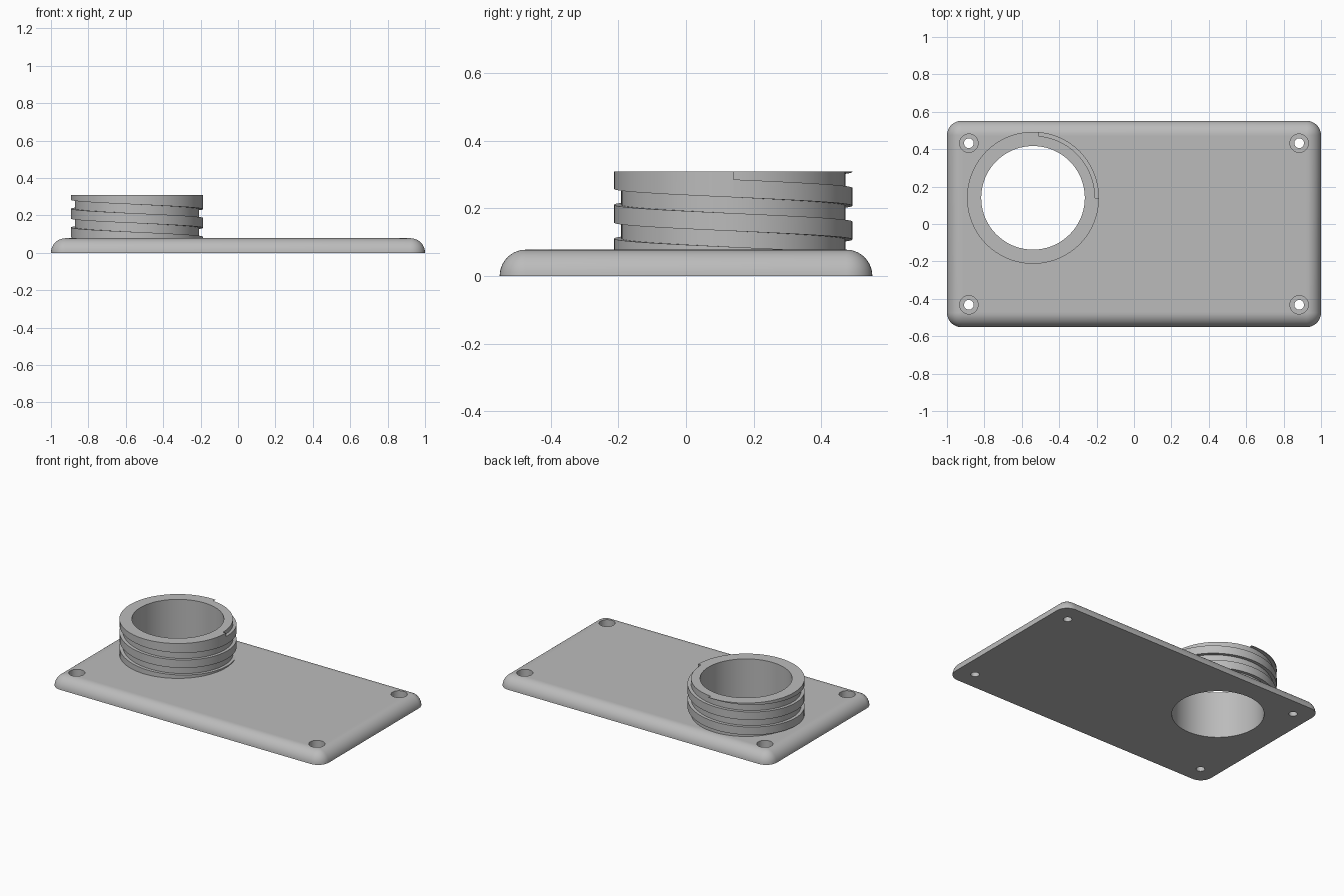
import bpy, bmesh, math

if "Cube" in bpy.data.objects:
    bpy.data.objects.remove(bpy.data.objects["Cube"])

grey = bpy.data.materials.new("light grey")
grey.diffuse_color = (0.5, 0.5, 0.5, 1)
grey.use_nodes = True
grey.node_tree.nodes["Principled BSDF"].inputs["Base Color"].default_value = grey.diffuse_color

HX, HY, T = 1.0, 0.552, 0.078            # plate half sizes and thickness
CX, CY = -0.54, 0.14                     # neck centre
BORE, ROOT, CREST, TOP = 0.277, 0.332, 0.353, 0.31


def finish(name, bm):
    bmesh.ops.recalc_face_normals(bm, faces=bm.faces)
    me = bpy.data.meshes.new(name)
    bm.to_mesh(me)
    bm.free()
    ob = bpy.data.objects.new(name, me)
    bpy.context.collection.objects.link(ob)
    me.materials.append(grey)
    return ob


def smooth(ob):
    bpy.ops.object.select_all(action='DESELECT')
    ob.select_set(True)
    bpy.context.view_layer.objects.active = ob
    bpy.ops.object.shade_smooth_by_angle(angle=math.radians(30))


def bridge(bm, a, b):
    n = len(a)
    for i in range(n):
        j = (i + 1) % n
        bm.faces.new((a[i], a[j], b[j], b[i]))


# Base plate: rounded rectangle with a quarter-round upper edge
def plate_ring(bm, angle):
    r, z = T * math.cos(angle), T * math.sin(angle)
    ring = []
    for q, (sx, sy) in enumerate(((1, 1), (-1, 1), (-1, -1), (1, -1))):
        for k in range(9):
            a = (q + k / 8) * math.pi / 2
            ring.append(bm.verts.new((sx * (HX - T) + r * math.cos(a),
                                      sy * (HY - T) + r * math.sin(a), z)))
    return ring


bm = bmesh.new()
rings = [plate_ring(bm, k / 10 * math.pi / 2) for k in range(11)]
for a, b in zip(rings, rings[1:]):
    bridge(bm, a, b)
bm.faces.new(rings[0])
bm.faces.new(rings[-1])
bmesh.ops.remove_doubles(bm, verts=bm.verts, dist=1e-5)
plate = finish("base_plate", bm)


# Cutters for the large bore and the counterbored screw holes
def cut(name, x, y, radius, z0, z1, sides):
    bpy.ops.mesh.primitive_cylinder_add(vertices=sides, radius=radius, depth=z1 - z0,
                                        location=(x, y, (z0 + z1) / 2))
    ob = bpy.context.object
    ob.name = name
    ob.data.materials.append(grey)
    mod = plate.modifiers.new(name, 'BOOLEAN')
    mod.operation, mod.solver, mod.object = 'DIFFERENCE', 'EXACT', ob
    return ob


cutters = [cut("bore_cutter", CX, CY, BORE, -0.1, 0.2, 96)]
for x in (-0.883, 0.883):
    for y in (-0.432, 0.432):
        cutters.append(cut("screw_hole_cutter", x, y, 0.026, -0.1, 0.2, 32))
        cutters.append(cut("counterbore_cutter", x, y, 0.049, 0.03, 0.2, 32))
bpy.ops.object.select_all(action='DESELECT')
plate.select_set(True)
bpy.context.view_layer.objects.active = plate
for mod in list(plate.modifiers):
    bpy.ops.object.modifier_apply(modifier=mod.name)
for ob in cutters:
    bpy.data.objects.remove(ob)
smooth(plate)

# Neck: open tube standing on the plate around the bore
bm = bmesh.new()
loops = []
for r, z in ((ROOT, T), (ROOT, TOP), (BORE, TOP), (BORE, T)):
    loops.append([bm.verts.new((CX + r * math.cos(i * math.tau / 96),
                                CY + r * math.sin(i * math.tau / 96), z)) for i in range(96)])
for a, b in zip(loops, loops[1:] + loops[:1]):
    bridge(bm, a, b)
smooth(finish("neck_tube", bm))

# Thread: square left-handed helix, trimmed at the rim and the plate
PITCH, WIDTH, FLOOR = 0.1, 0.053, 0.07
steps = [(d, d < 360) for d in range(85, 361, 5)]
steps[-1] = (360, True)
steps += [(d, False) for d in range(360, 1136, 5)]
bm = bmesh.new()
sections = []
for deg, flush in steps:
    low = 0.308 - (deg - 90) / 360 * PITCH
    high = TOP if flush else min(TOP, low + WIDTH)
    low = max(FLOOR, min(low, TOP - 0.001))
    c, s = math.cos(math.radians(deg)), math.sin(math.radians(deg))
    sections.append([bm.verts.new((CX + r * c, CY + r * s, z)) for r, z in
                     ((ROOT - 0.004, low), (CREST, low), (CREST, high), (ROOT - 0.004, high))])
for a, b in zip(sections, sections[1:]):
    bridge(bm, a, b)
bm.faces.new(sections[0])
bm.faces.new(sections[-1])
bmesh.ops.remove_doubles(bm, verts=bm.verts, dist=1e-5)
smooth(finish("neck_thread", bm))
